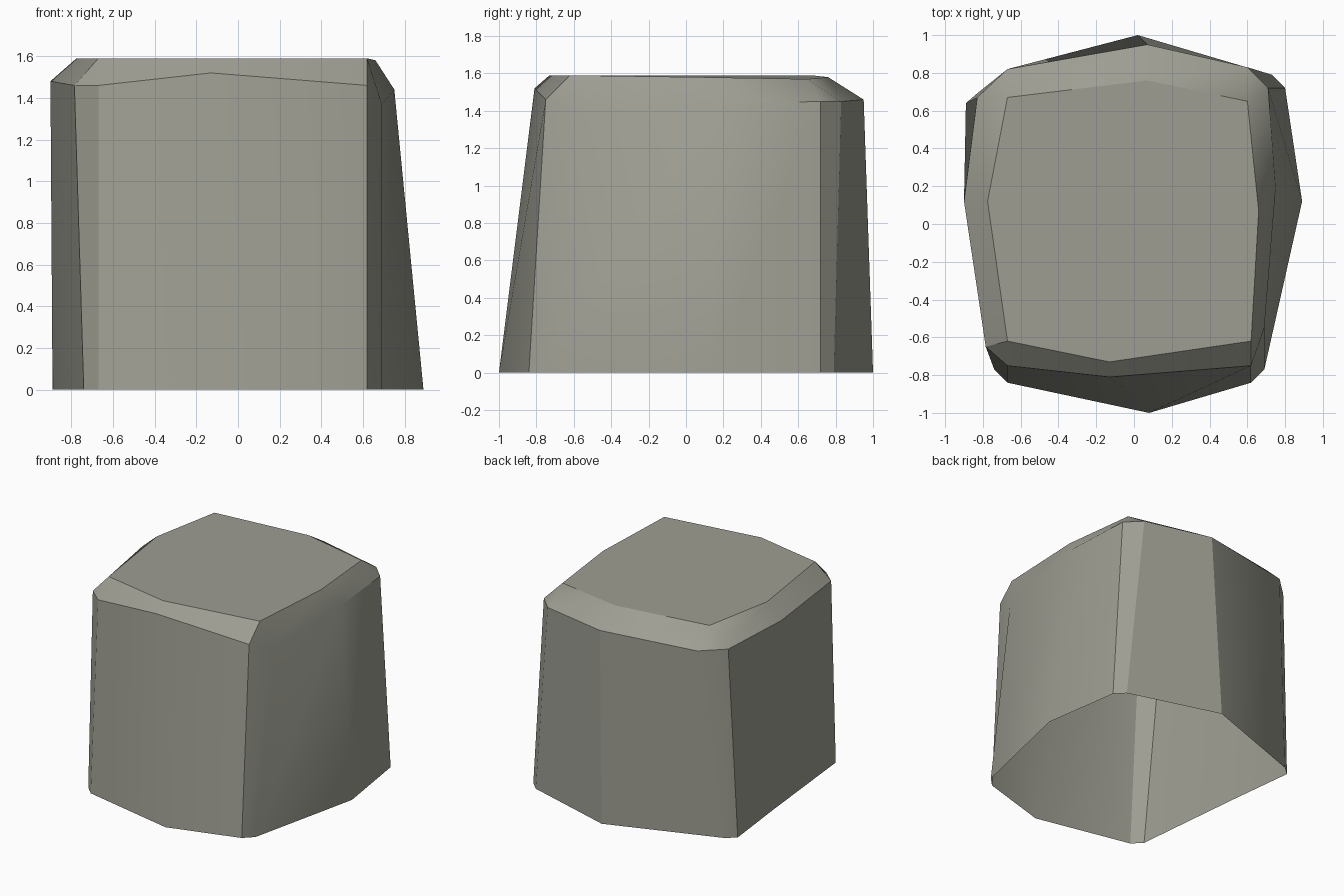
import bpy, bmesh, math

if "Cube" in bpy.data.objects:
    bpy.data.objects.remove(bpy.data.objects["Cube"])

# Cross-sections, anticlockwise from the front middle
base = [(0.08, -1.0), (0.62, -0.84), (0.69, -0.77), (0.89, 0.12), (0.80, 0.72), (0.73, 0.79),
        (0.02, 1.0), (-0.82, 0.70), (-0.89, 0.64), (-0.83, 0.12), (-0.74, -0.77), (-0.67, -0.84)]
shoulder = [(-0.13, -0.81, 1.52), (0.62, -0.75, 1.46), (0.69, -0.55, 1.37), (0.75, 0.19, 1.44),
            (0.71, 0.72, 1.45), (0.60, 0.83, 1.45), (0.07, 0.95, 1.46), (-0.67, 0.82, 1.45),
            (-0.83, 0.67, 1.45), (-0.90, 0.12, 1.48), (-0.785, -0.65, 1.46), (-0.67, -0.75, 1.46)]
cap = [(-0.13, -0.73, 1.59), (0.62, -0.62, 1.59), (0.66, 0.07, 1.58), (0.60, 0.65, 1.57),
       (0.07, 0.76, 1.58), (-0.67, 0.67, 1.59), (-0.775, 0.12, 1.59), (-0.67, -0.62, 1.59)]
cap_of = [0, 1, 1, 2, 3, 3, 4, 5, 5, 6, 7, 7]  # each chipped corner shares one cap point

bm = bmesh.new()
low = [bm.verts.new((x, y, 0)) for x, y in base]
mid = [bm.verts.new(p) for p in shoulder]
top = [bm.verts.new(p) for p in cap]

# Leaning walls and chipped upper edge; the underside stays open
for i in range(12):
    j = (i + 1) % 12
    bm.faces.new((low[i], low[j], mid[j], mid[i]))
    a, b = top[cap_of[i]], top[cap_of[j]]
    bm.faces.new((mid[i], mid[j], b) if a == b else (mid[i], mid[j], b, a))
bm.faces.new(top)

mesh = bpy.data.meshes.new("stone_block")
bm.to_mesh(mesh)
bm.free()
block = bpy.data.objects.new("stone_block", mesh)
bpy.context.collection.objects.link(block)

# Grey stone
stone = bpy.data.materials.new("grey_stone")
stone.diffuse_color = (0.34, 0.34, 0.29, 1)
stone.use_nodes = True
stone.node_tree.nodes["Principled BSDF"].inputs["Base Color"].default_value = stone.diffuse_color
mesh.materials.append(stone)

bpy.context.view_layer.objects.active = block
block.select_set(True)
bpy.ops.object.shade_smooth_by_angle(angle=math.radians(30))
